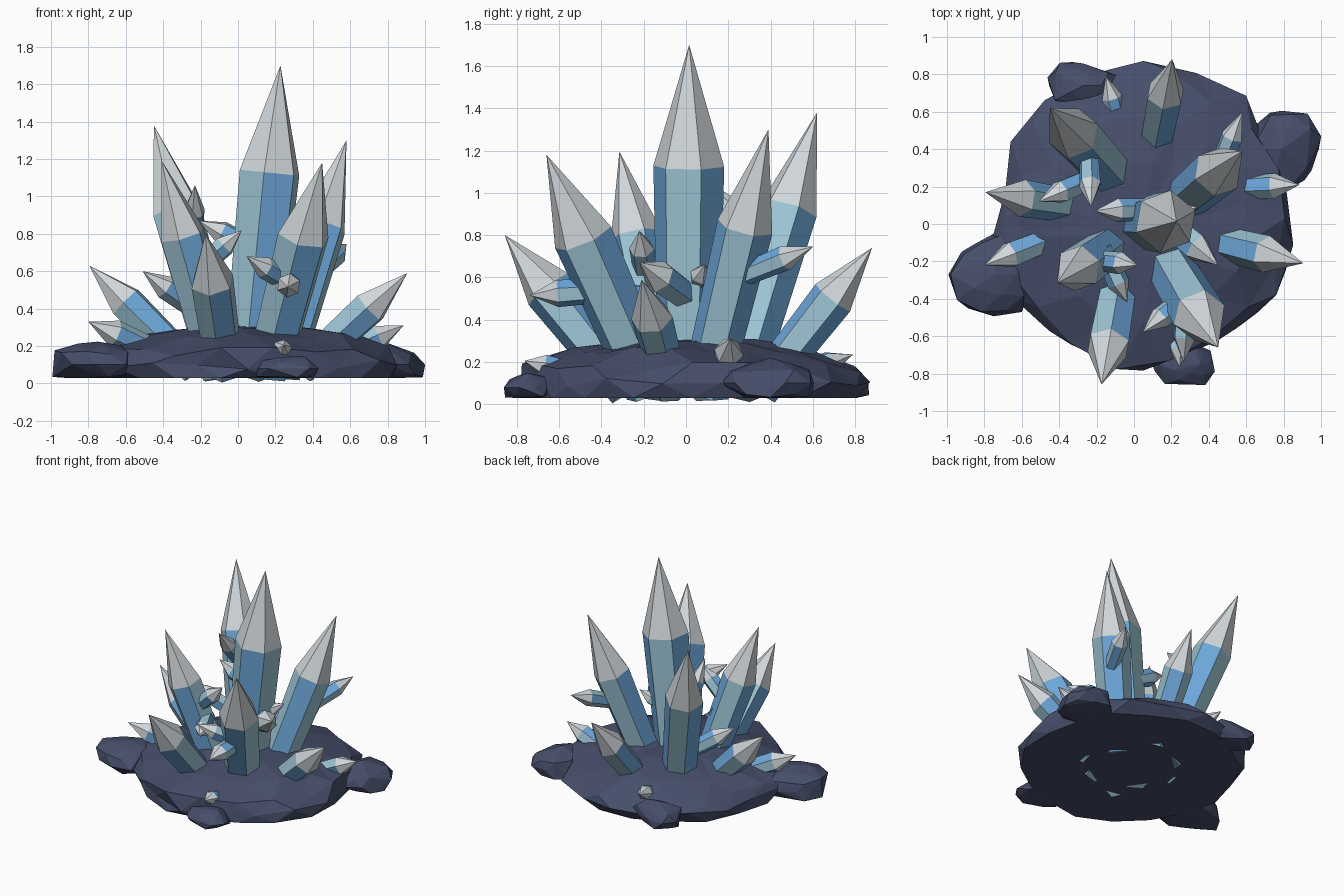
import bpy, bmesh, random
from math import sin, cos, pi, radians
from mathutils import Vector

if "Cube" in bpy.data.objects:
    bpy.data.objects.remove(bpy.data.objects["Cube"], do_unlink=True)
random.seed(7)


def material(name, rgb):
    lin = [((c / 255 + 0.055) / 1.055) ** 2.4 for c in rgb] + [1]
    m = bpy.data.materials.new(name)
    m.use_nodes = True
    m.diffuse_color = lin
    m.node_tree.nodes["Principled BSDF"].inputs["Base Color"].default_value = lin
    return m


PALE = material("pale blue crystal", (158, 198, 214))
BLUE = material("bright blue crystal", (110, 168, 218))
TIP = material("frosted tip", (208, 214, 218))
ROCK = material("slate rock", (70, 78, 106))


def finish(name, bm, mats):
    bmesh.ops.recalc_face_normals(bm, faces=bm.faces)
    mesh = bpy.data.meshes.new(name)
    bm.to_mesh(mesh)
    bm.free()
    for m in mats:
        mesh.materials.append(m)
    obj = bpy.data.objects.new(name, mesh)
    bpy.context.collection.objects.link(obj)


def crystal(name, base, tip, radius, shoulder=0.65):
    """Six-sided tapering prism with a pointed frosted cap."""
    base, tip = Vector(base), Vector(tip)
    turn = Vector((0, 0, 1)).rotation_difference(tip - base)
    bm = bmesh.new()

    def ring(t, r):
        centre = base.lerp(tip, t)
        angles = [radians(60 * i - 40) for i in range(6)]
        return [bm.verts.new(centre + turn @ Vector((r * cos(a), r * sin(a), 0)))
                for a in angles]

    low, high = ring(0, radius * 0.86), ring(shoulder, radius)
    point = bm.verts.new(tip)
    bm.faces.new(low[::-1])
    for i in range(6):
        j = (i + 1) % 6
        side = bm.faces.new((low[i], low[j], high[j], high[i]))
        side.material_index = i % 2      # sides alternate pale and bright
        bm.faces.new((high[i], high[j], point)).material_index = 2
    finish(name, bm, (PALE, BLUE, TIP))


# Large crystals growing from the rock
crystal("central_crystal", (.06, .01, .06), (.227, .015, 1.7), .17)
crystal("front_left_tall_crystal", (.16, -.165, .065), (.45, -.66, 1.18), .145)
crystal("back_right_tall_crystal", (-.09, .23, .055), (-.45, .62, 1.38), .14)
crystal("back_left_tall_crystal", (.225, .09, .055), (.58, .39, 1.3), .135, .63)
crystal("front_right_tall_crystal", (-.09, -.09, .05), (-.41, -.315, 1.195), .125)
crystal("front_short_crystal", (-.07, -.27, .07), (-.174, -.857, .8), .12)
crystal("right_short_crystal", (-.23, .08, .07), (-.795, .17, .63), .1)
crystal("left_short_crystal", (.34, -.07, .07), (.905, -.21, .59), .1)
crystal("back_short_crystal", (.1, .35, .065), (.205, .88, .74), .105)

# Small crystals sprouting from the large ones
sprouts = [
    ((.42, .22, .59), (.58, .6, .745), .06),
    ((.14, .08, .69), (-.21, .07, .87), .065),
    ((-.17, .27, .36), (-.51, .12, .6), .065),
    ((-.245, .44, .66), (-.23, .09, 1.06), .06),
    ((.28, -.36, .54), (.265, -.74, .515), .065),
    ((.32, -.36, .51), (.045, -.58, .68), .06),
    ((-.24, -.19, .58), (.02, -.22, .82), .06),
    ((-.17, -.13, .52), (-.035, -.42, .5), .06),
    ((.12, .05, .48), (.45, -.22, .67), .08),
    ((.1, .03, .52), (.34, .09, .66), .05),
]
for n, (base, tip, r) in enumerate(sprouts):
    crystal(f"sprout_crystal_{n + 1}", base, tip, r)

# Small crystals lying low around the rim
rim = [
    ((.5, .19, .13), (.885, .21, .31), .07),
    ((-.4, -.06, .15), (-.8, -.22, .33), .075),
    ((-.06, .47, .13), (-.15, .79, .235), .055),
    ((.22, -.5, .14), (.245, -.765, .205), .055),
]
for n, (base, tip, r) in enumerate(rim):
    crystal(f"rim_crystal_{n + 1}", base, tip, r)

# Rock mound: jagged rings stacked by a profile of radius, height and jitter
profile = [(.79, .03, 0), (.83, .1, .03), (.77, .175, .03),
           (.57, .255, .015), (.3, .3, .008)]
SIDES = 18
bm = bmesh.new()
outline = [random.uniform(.95, 1.03) for _ in range(SIDES)]
rings = []
for k, (r, z, jitter) in enumerate(profile):
    ring = []
    for i in range(SIDES):
        a = 2 * pi * (i + .5 * (k % 2)) / SIDES
        rr = r * outline[i] + random.uniform(-jitter, jitter) * 1.5
        ring.append(bm.verts.new((.05 + rr * cos(a), .03 + rr * sin(a),
                                  z + random.uniform(-jitter, jitter))))
    rings.append(ring)
bm.faces.new(rings[0])
for k in range(len(rings) - 1):
    a, b = rings[k], rings[k + 1]
    for i in range(SIDES):
        j = (i + 1) % SIDES
        if k % 2:
            bm.faces.new((a[i], b[j], b[i]))
            bm.faces.new((a[i], a[j], b[j]))
        else:
            bm.faces.new((a[i], a[j], b[i]))
            bm.faces.new((a[j], b[j], b[i]))
peak = bm.verts.new((.05, .03, .31))
for i in range(SIDES):
    bm.faces.new((rings[-1][i], rings[-1][(i + 1) % SIDES], peak))
finish("rock_mound", bm, (ROCK,))


def boulder(name, centre, size):
    """Angular lump with a flat underside level with the mound."""
    bm = bmesh.new()
    bmesh.ops.create_icosphere(bm, subdivisions=2, radius=1)
    bmesh.ops.delete(bm, geom=bm.faces[:], context='FACES_ONLY')
    for v in bm.verts:
        v.co *= random.uniform(.66, 1.08)
        v.co = Vector(c + s * p for c, s, p in zip(centre, size, v.co))
        v.co.z = max(v.co.z, .03)
    hull = bmesh.ops.convex_hull(bm, input=bm.verts)
    spare = {v for v in hull["geom_interior"] if isinstance(v, bmesh.types.BMVert)}
    bmesh.ops.delete(bm, geom=list(spare), context='VERTS')
    finish(name, bm, (ROCK,))


boulder("left_boulder", (.79, .4, .1), (.22, .22, .12))
boulder("right_boulder", (-.75, -.27, .1), (.26, .25, .14))
boulder("back_boulder", (-.27, .74, .1), (.2, .14, .12))
boulder("front_boulder", (.27, -.75, .08), (.18, .13, .09))
